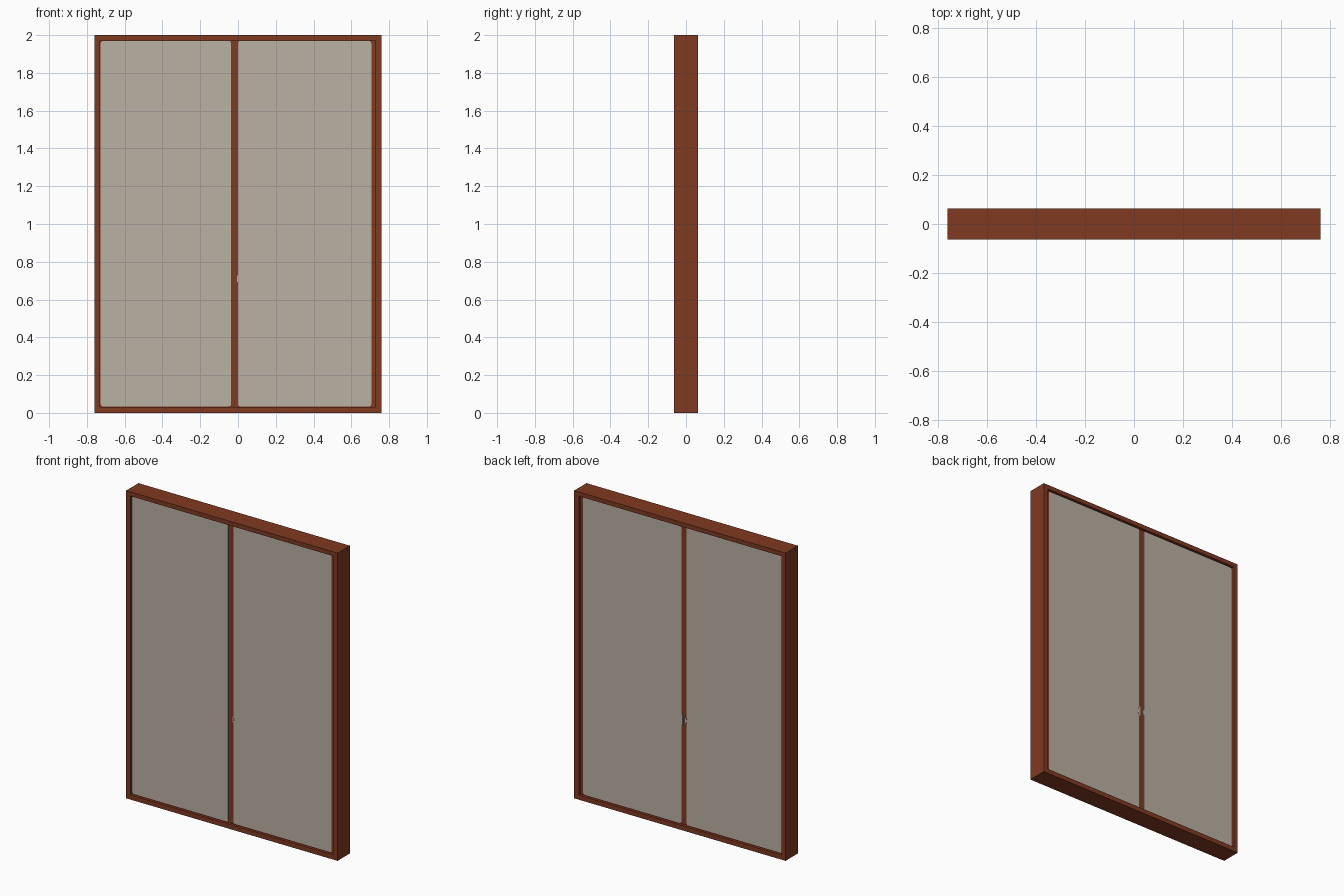
import bpy, bmesh, math

if "Cube" in bpy.data.objects:
    bpy.data.objects.remove(bpy.data.objects["Cube"])

def material(name, rgb):
    m = bpy.data.materials.new(name)
    m.diffuse_color = (*rgb, 1)
    m.use_nodes = True
    m.node_tree.nodes["Principled BSDF"].inputs["Base Color"].default_value = m.diffuse_color
    return m

BROWN = material("reddish_brown_wood", (0.215, 0.042, 0.0155))
GLASS = material("warm_grey_glass", (0.49, 0.44, 0.37))

def finish(name, bm, mat):
    bmesh.ops.recalc_face_normals(bm, faces=bm.faces)
    me = bpy.data.meshes.new(name)
    bm.to_mesh(me)
    bm.free()
    me.materials.append(mat)
    ob = bpy.data.objects.new(name, me)
    bpy.context.collection.objects.link(ob)
    return ob

def ring(name, outer, inner, y0, y1, mat):
    """Rectangular frame; rectangles are (x0, z0, x1, z1)."""
    bm = bmesh.new()
    loops = []
    for (x0, z0, x1, z1), y in ((outer, y0), (inner, y0), (inner, y1), (outer, y1)):
        loops.append([bm.verts.new((x, y, z)) for x, z in
                      ((x0, z0), (x1, z0), (x1, z1), (x0, z1))])
    for k in range(4):
        a, b = loops[k], loops[(k + 1) % 4]
        for i in range(4):
            j = (i + 1) % 4
            bm.faces.new((a[i], a[j], b[j], b[i]))
    return finish(name, bm, mat)

def plate(name, points, y0, y1, mat):
    """Flat outline in x, z given thickness along y."""
    bm = bmesh.new()
    face = bm.faces.new([bm.verts.new((x, y0, z)) for x, z in points])
    out = bmesh.ops.extrude_face_region(bm, geom=[face])
    bmesh.ops.translate(bm, vec=(0, y1 - y0, 0),
                        verts=[v for v in out["geom"] if isinstance(v, bmesh.types.BMVert)])
    return finish(name, bm, mat)

def rounded(x0, z0, x1, z1, r, steps=3):
    pts = []
    corners = ((x1 - r, z1 - r), (x0 + r, z1 - r), (x0 + r, z0 + r), (x1 - r, z0 + r))
    for q, (cx, cz) in enumerate(corners):
        for s in range(steps + 1):
            a = math.pi / 2 * (q + s / steps)
            pts.append((cx + r * math.cos(a), cz + r * math.sin(a)))
    return pts

# Outer frame
ring("outer_frame", (-0.76, 0, 0.76, 2), (-0.73, 0.03, 0.727, 1.972), -0.063, 0.063, BROWN)

# Sashes with a glass pane on each side
D = 0.046
for side, sx0, sx1, gx0, gx1 in (("left", -0.73, -0.018, -0.727, -0.037),
                                 ("right", -0.018, 0.727, 0.0, 0.706)):
    ring(side + "_sash", (sx0, 0.03, sx1, 1.972),
         (gx0 + 0.016, 0.048, gx1 - 0.016, 1.954), -D, D, BROWN)
    for face, s in (("front", -1), ("back", 1)):
        plate(f"{side}_{face}_glass", rounded(gx0, 0.034, gx1, 1.969, 0.012),
              s * (D - 0.004), s * (D + 0.002), GLASS)

# Small finger pulls on the meeting stile
def lens(cx, cz, w, h):
    return [(cx + w * math.cos(i * math.pi / 4), cz + h * math.sin(i * math.pi / 4))
            for i in range(8)]

plate("front_pull", lens(-0.001, 0.71, 0.005, 0.02), -D - 0.003, -D + 0.002, GLASS)
plate("back_pull", lens(-0.003, 0.71, 0.008, 0.04), D - 0.002, D + 0.003, GLASS)
plate("back_pull_edge", lens(-0.034, 0.71, 0.007, 0.02), D - 0.002, D + 0.003, GLASS)
